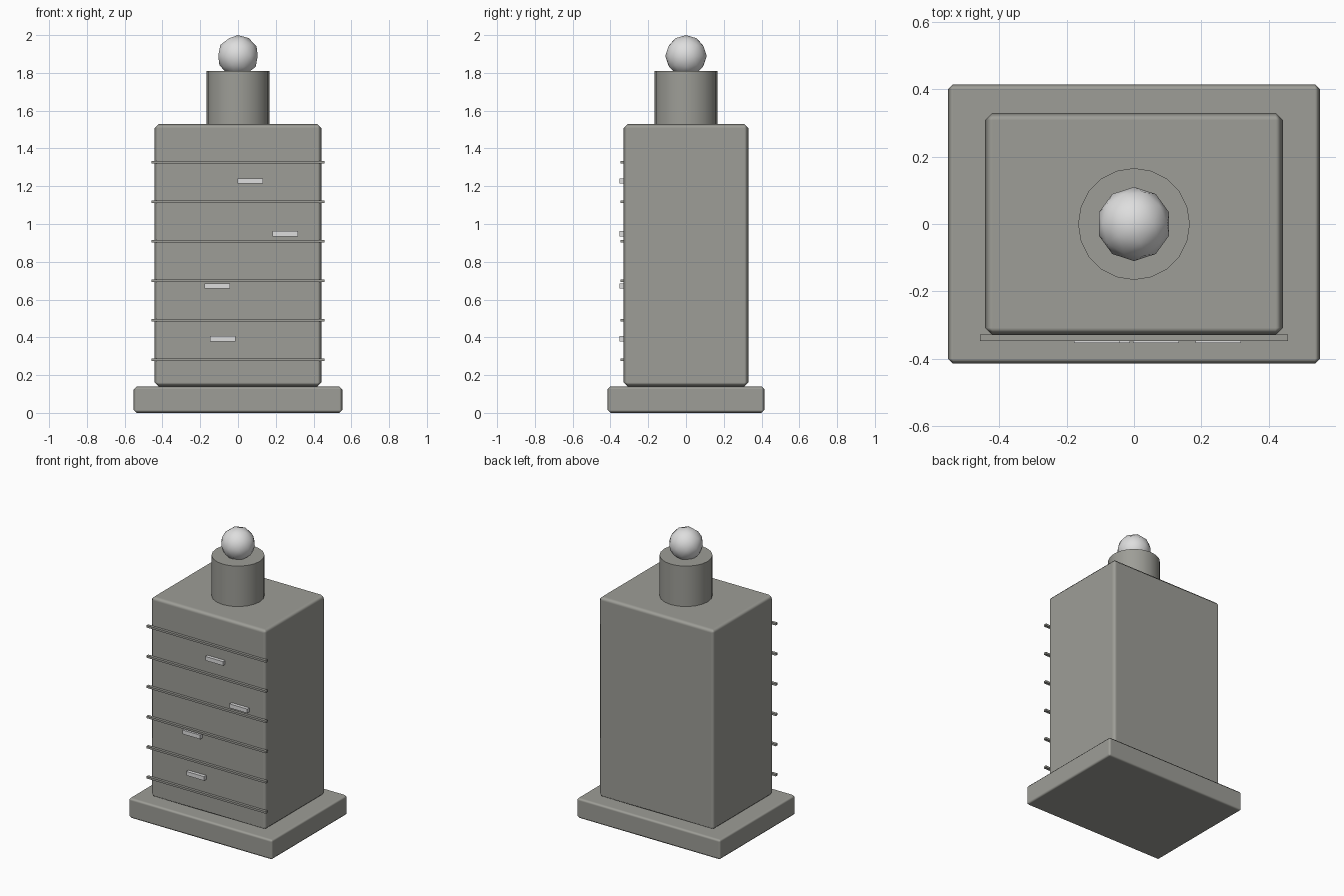
import bpy
import math

if "Cube" in bpy.data.objects:
    bpy.data.objects.remove(bpy.data.objects["Cube"])


def material(name, rgb):
    m = bpy.data.materials.new(name)
    m.diffuse_color = (*rgb, 1.0)
    m.use_nodes = True
    m.node_tree.nodes["Principled BSDF"].inputs["Base Color"].default_value = m.diffuse_color
    return m


STONE = material("warm_grey_stone", (0.34, 0.34, 0.31))
PALE = material("pale_grey", (0.73, 0.73, 0.73))


def finish(obj, name, mat, angle=None):
    obj.name = name
    obj.data.materials.append(mat)
    if angle:
        bpy.ops.object.shade_smooth_by_angle(angle=math.radians(angle))
    return obj


def box(name, mat, x, y, z, bevel=0.0):
    """Box from (min, max) ranges, with an optional soft chamfer."""
    bpy.ops.mesh.primitive_cube_add(
        size=1, location=[(a + b) / 2 for a, b in (x, y, z)])
    obj = bpy.context.object
    obj.scale = [b - a for a, b in (x, y, z)]
    bpy.ops.object.transform_apply(location=False, rotation=False, scale=True)
    finish(obj, name, mat, 60 if bevel else None)
    if bevel:
        mod = obj.modifiers.new("soft_edges", 'BEVEL')
        mod.width = bevel
        mod.segments = 1
        mod.harden_normals = True
    return obj


# Plinth and main block
box("plinth", STONE, (-0.552, 0.552), (-0.415, 0.415), (0, 0.14), 0.015)
box("main_block", STONE, (-0.442, 0.442), (-0.33, 0.33), (0.14, 1.53), 0.022)

# Neck on the roof
bpy.ops.mesh.primitive_cylinder_add(
    vertices=20, radius=0.166, depth=0.28, location=(0, 0, 1.67))
finish(bpy.context.object, "neck", STONE, 30)

# Ball finial
bpy.ops.mesh.primitive_ico_sphere_add(
    subdivisions=2, radius=0.11, location=(0, 0, 1.89))
finish(bpy.context.object, "ball_finial", PALE, 60)

# Horizontal strips across the front
for i in range(6):
    z = 0.281 + 0.209 * i
    box(f"front_strip_{i + 1}", STONE,
        (-0.458, 0.458), (-0.348, -0.328), (z - 0.007, z + 0.007))

# Small pale plates between the strips
for i, (x, z) in enumerate([(-0.08, 0.393), (-0.11, 0.672),
                            (0.25, 0.949), (0.065, 1.228)]):
    box(f"front_plate_{i + 1}", PALE,
        (x - 0.068, x + 0.068), (-0.353, -0.329), (z - 0.014, z + 0.014))
